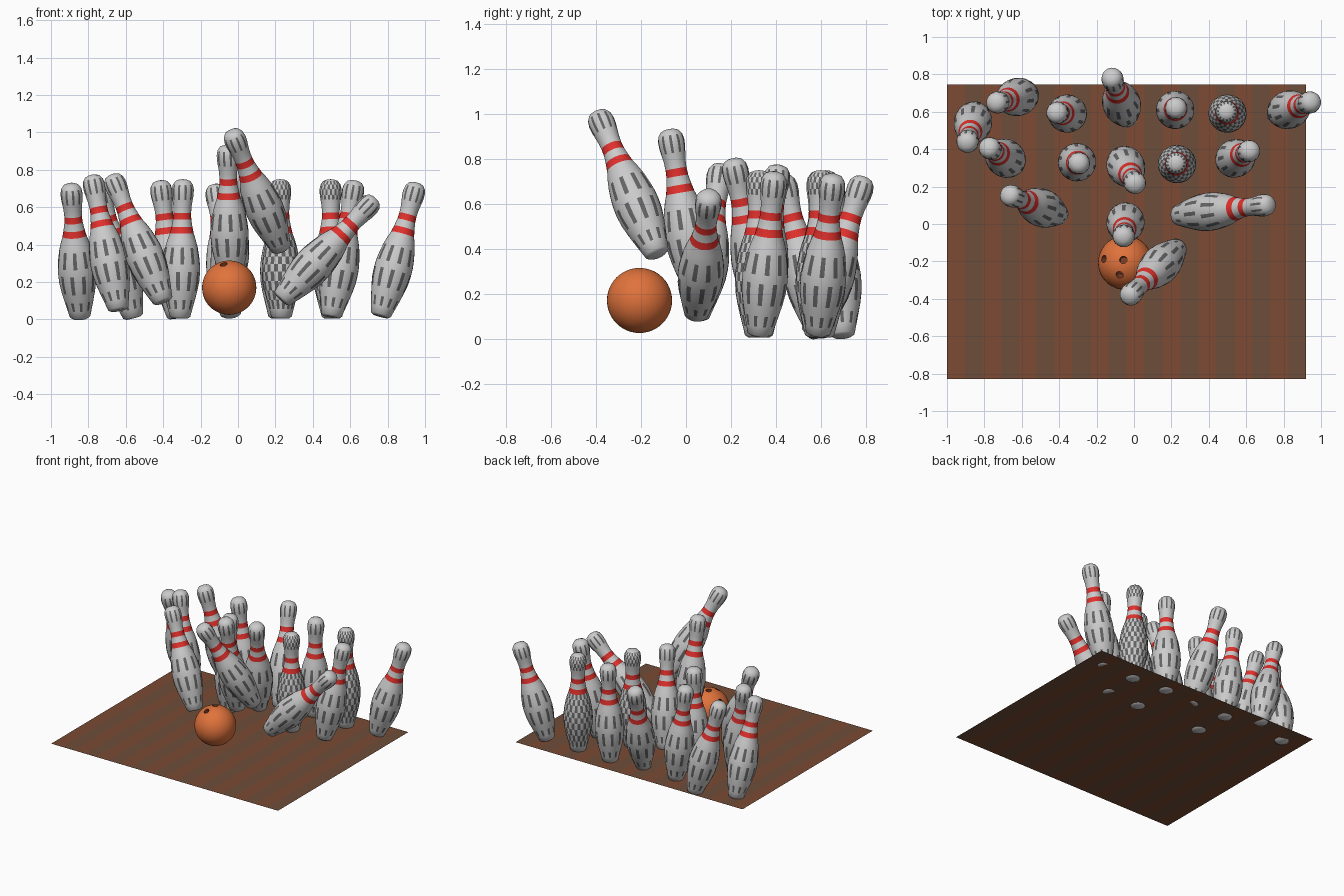
import bpy, bmesh, math
from mathutils import Vector, Matrix

if "Cube" in bpy.data.objects:
    bpy.data.objects.remove(bpy.data.objects["Cube"])


def material(name, rgb):
    m = bpy.data.materials.new(name)
    m.diffuse_color = (*rgb, 1)
    m.use_nodes = True
    m.node_tree.nodes["Principled BSDF"].inputs["Base Color"].default_value = m.diffuse_color
    return m


GREY = material("pin_grey", (0.8, 0.8, 0.8))
RED = material("stripe_red", (0.75, 0.03, 0.025))
DARK = material("dash_grey", (0.13, 0.13, 0.13))
ORANGE = material("ball_orange", (0.75, 0.17, 0.045))
HOLE = material("hole_brown", (0.2, 0.05, 0.02))
WOOD_A = material("wood_warm", (0.2, 0.07, 0.033))
WOOD_B = material("wood_dull", (0.155, 0.075, 0.042))


def add_object(name, mesh):
    ob = bpy.data.objects.new(name, mesh)
    bpy.context.collection.objects.link(ob)
    return ob


# Pin profile: (radius, height)
PROFILE = [(0, 0), (.04, 0), (.055, .01), (.065, .05), (.078, .1), (.09, .15),
           (.099, .2), (.102, .25), (.101, .29), (.096, .33), (.087, .38),
           (.076, .42), (.064, .455), (.056, .49), (.049, .53), (.047, .565),
           (.049, .6), (.054, .635), (.058, .66), (.059, .69), (.054, .715),
           (.04, .735), (.02, .743), (0, .745)]
RED_ROWS = {12, 14}
DASH_ROWS = {3: 0, 5: 1, 6: 1, 8: 2, 9: 2, 17: 0, 18: 0, 19: 0}
HEAD = 0.685
SEG = 30


def pin_mesh(name, checker):
    bm = bmesh.new()
    rings = []
    for r, z in PROFILE:
        n = SEG if r else 1
        rings.append([bm.verts.new((r * math.cos(2 * math.pi * j / SEG),
                                    r * math.sin(2 * math.pi * j / SEG), z)) for j in range(n)])
    for k in range(len(rings) - 1):
        lo, hi = rings[k], rings[k + 1]
        for j in range(SEG):
            i = (j + 1) % SEG
            if len(lo) == 1:
                f = bm.faces.new((lo[0], hi[i], hi[j]))
            elif len(hi) == 1:
                f = bm.faces.new((lo[j], lo[i], hi[0]))
            else:
                f = bm.faces.new((lo[j], lo[i], hi[i], hi[j]))
            f.smooth = True
            if k in RED_ROWS:
                f.material_index = 1
            elif checker and (2 < k < 12 or 16 < k < 21):
                f.material_index = 2 * ((k + j) % 2)
            elif j % 3 == DASH_ROWS.get(k, -1):
                f.material_index = 2
    me = bpy.data.meshes.new(name)
    bm.to_mesh(me)
    bm.free()
    for m in (GREY, RED, DARK):
        me.materials.append(m)
    return me


DASHED = pin_mesh("pin_dashed", False)
CHECKED = pin_mesh("pin_checked", True)

# Pins: belly x, y, then head centre x, y, z
PINS = [(-.86, .545, -.89, .44, .67), (-.62, .68, -.73, .65, .67),
        (-.685, .35, -.77, .405, .715), (-.49, .085, -.655, .15, .72),
        (-.355, .59, -.41, .595, .685), (-.305, .33, -.295, .325, .69),
        (-.065, .64, -.115, .775, .665), (-.045, .31, .005, .22, .745),
        (-.045, .01, -.055, -.065, .875), (.145, -.215, -.015, -.375, .96),
        (.22, .61, .225, .62, .69), (.396, .065, .695, .10, .605),
        (.54, .35, .615, .39, .685), (.825, .61, .94, .65, .675)]
CHECKED_PINS = [(.23, .32, .225, .325, .69), (.50, .59, .495, .60, .69)]


def place_pin(name, mesh, bx, by, hx, hy, hz):
    dx, dy = (hx - bx) / .44, (hy - by) / .44
    axis = Vector((dx, dy, math.sqrt(1 - dx * dx - dy * dy)))
    ob = add_object(name, mesh)
    rot = axis.to_track_quat('Z', 'Y').to_matrix().to_4x4()
    ob.matrix_world = Matrix.Translation(Vector((hx, hy, hz)) - HEAD * axis) @ rot


for n, p in enumerate(PINS):
    place_pin(f"bowling_pin_{n + 1}", DASHED, *p)
for n, p in enumerate(CHECKED_PINS):
    place_pin(f"checked_pin_{n + 1}", CHECKED, *p)

# Ball with three finger holes
R, CENTRE = 0.145, Vector((-.047, -.207, .17))
bpy.ops.mesh.primitive_uv_sphere_add(segments=48, ring_count=24, radius=R, location=CENTRE)
ball = bpy.context.object
ball.name = "bowling_ball"
ball.data.materials.append(ORANGE)
for d in ((-.115, .02, .085), (-.01, .015, .143), (-.03, -.065, .125)):
    d = Vector(d).normalized()
    bpy.ops.mesh.primitive_cylinder_add(vertices=20, radius=.02, depth=.1, location=CENTRE + d * R)
    cutter = bpy.context.object
    cutter.rotation_mode = 'QUATERNION'
    cutter.rotation_quaternion = d.to_track_quat('Z', 'Y')
    cutter.data.materials.append(HOLE)
    cutter.hide_render = True
    mod = ball.modifiers.new("finger_hole", 'BOOLEAN')
    mod.operation = 'DIFFERENCE'
    mod.solver = 'EXACT'
    mod.material_mode = 'TRANSFER'
    mod.object = cutter
    bpy.context.view_layer.objects.active = ball
    bpy.ops.object.modifier_apply(modifier=mod.name)
    bpy.data.objects.remove(cutter)
ball.select_set(True)
bpy.context.view_layer.objects.active = ball
bpy.ops.object.shade_smooth_by_angle(angle=math.radians(35))

# Lane floor: thin sheet of alternating planks
bm = bmesh.new()
PLANKS = 20
cols = []
for i in range(PLANKS + 1):
    x = -1 + 1.92 * i / PLANKS
    cols.append((bm.verts.new((x, -.83, .012)), bm.verts.new((x, .745, .012))))
for i in range(PLANKS):
    f = bm.faces.new((cols[i][0], cols[i + 1][0], cols[i + 1][1], cols[i][1]))
    f.material_index = i % 2
lane = bpy.data.meshes.new("lane_floor")
bm.to_mesh(lane)
bm.free()
lane.materials.append(WOOD_A)
lane.materials.append(WOOD_B)
add_object("lane_floor", lane)
